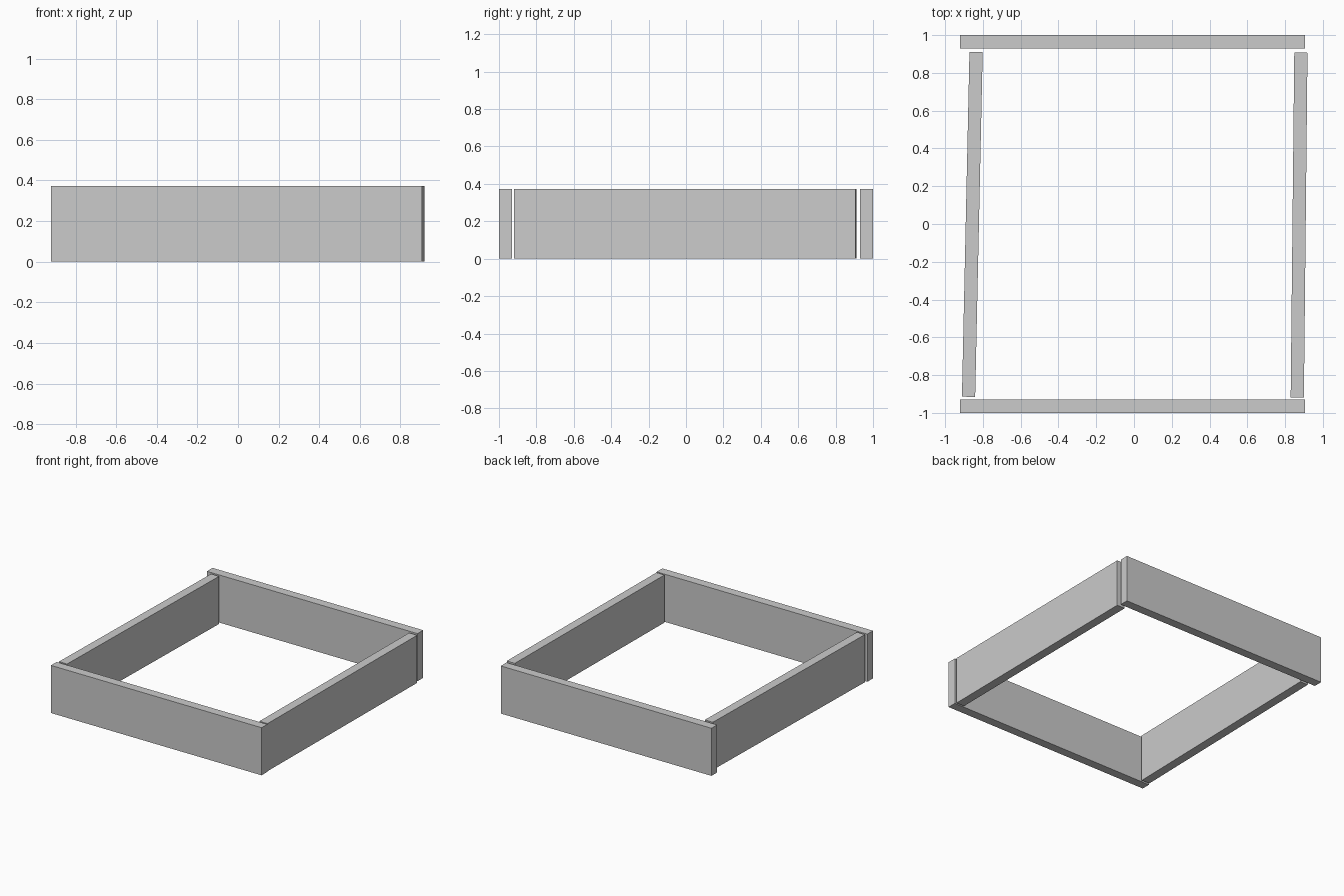
import bpy
from math import radians

if "Cube" in bpy.data.objects:
    bpy.data.objects.remove(bpy.data.objects["Cube"])

LENGTH, THICK, HEIGHT = 1.826, 0.07, 0.373


def board(name, x, y, angle):
    """One plank standing on edge, turned about z."""
    bpy.ops.mesh.primitive_cube_add(size=1, location=(x, y, HEIGHT / 2))
    ob = bpy.context.object
    ob.name = name
    ob.scale = (LENGTH, THICK, HEIGHT)
    ob.rotation_euler.z = radians(angle)


# Front and back boards, parallel to x
board("front_board", -0.008, -1 + THICK / 2, 0)
board("back_board", -0.008, 1 - THICK / 2, 0)

# Side boards, slightly askew
board("left_board", -0.856, -0.002, 90 - 1.25)
board("right_board", 0.874, -0.006, 90 - 0.6)
